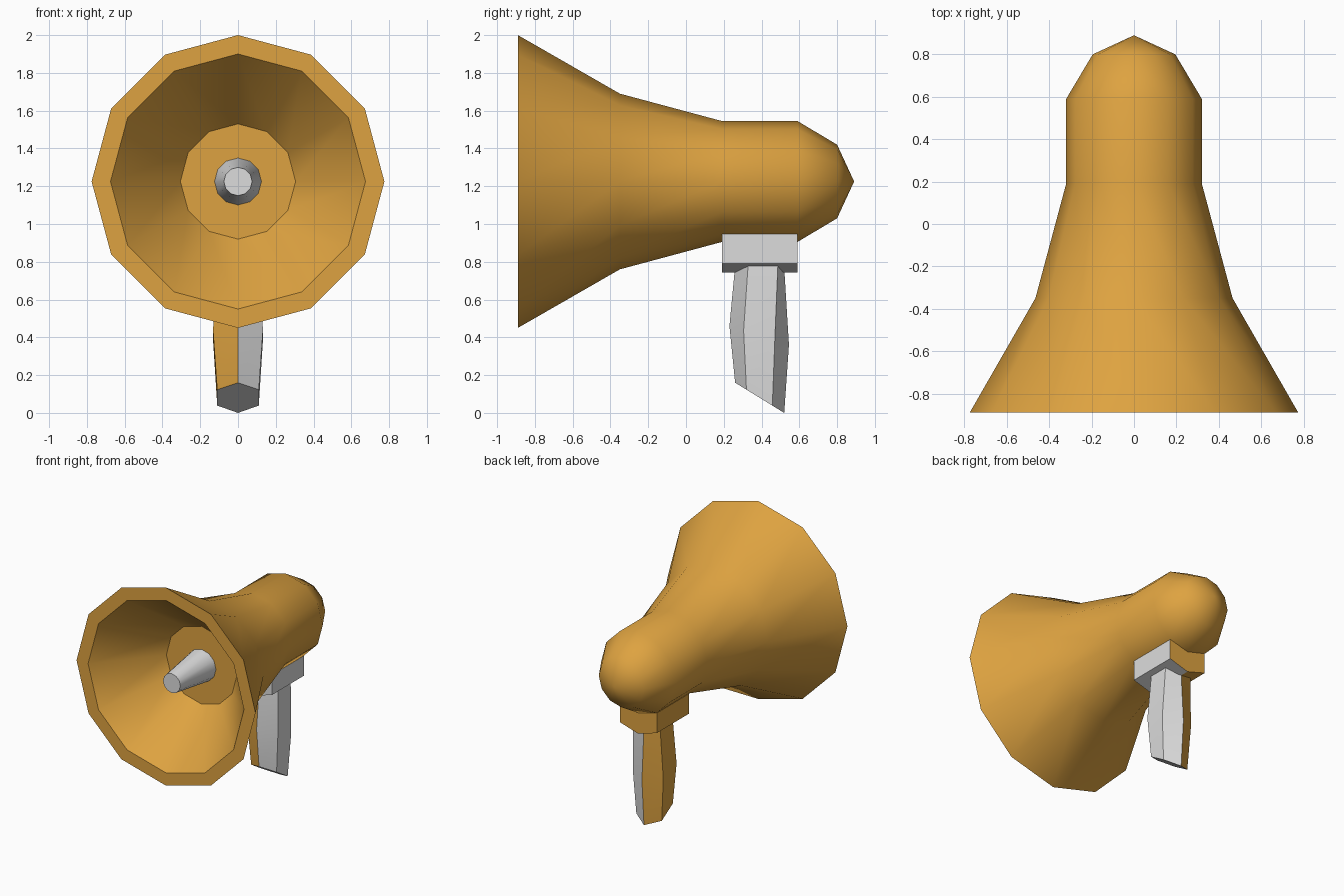
import bpy, bmesh, math

if "Cube" in bpy.data.objects:
    bpy.data.objects.remove(bpy.data.objects["Cube"])

AXIS_Z = 1.225   # height of the horn axis
SIDES = 12


def material(name, rgb):
    m = bpy.data.materials.new(name)
    m.diffuse_color = (*rgb, 1)
    m.use_nodes = True
    m.node_tree.nodes["Principled BSDF"].inputs["Base Color"].default_value = m.diffuse_color
    return m


ORANGE = material("orange", (0.73, 0.365, 0.052))
GREY = material("light_grey", (0.72, 0.72, 0.72))


def finish(name, bm, mats, angle=None, rule=None):
    """Turn a bmesh into an object, colouring faces by a rule on the normal."""
    bmesh.ops.recalc_face_normals(bm, faces=bm.faces)
    bm.normal_update()
    if rule:
        for f in bm.faces:
            f.material_index = rule(f.normal)
    me = bpy.data.meshes.new(name)
    bm.to_mesh(me)
    bm.free()
    ob = bpy.data.objects.new(name, me)
    bpy.context.collection.objects.link(ob)
    for m in mats:
        me.materials.append(m)
    if angle:
        bpy.ops.object.select_all(action='DESELECT')
        ob.select_set(True)
        bpy.context.view_layer.objects.active = ob
        bpy.ops.object.shade_smooth_by_angle(angle=math.radians(angle))
    return ob


def loft(bm, rings, cap_start=True, cap_end=True):
    """Join equal rings of points with quads."""
    loops = [[bm.verts.new(p) for p in ring] for ring in rings]
    n = len(loops[0])
    for a, b in zip(loops, loops[1:]):
        for i in range(n):
            j = (i + 1) % n
            bm.faces.new((a[i], a[j], b[j], b[i]))
    if cap_start:
        bm.faces.new(loops[0])
    if cap_end:
        bm.faces.new(loops[-1])
    return loops


def circle(r, y):
    step = 2 * math.pi / SIDES
    return [(r * math.sin(i * step), y, AXIS_Z + r * math.cos(i * step))
            for i in range(SIDES)]


# Horn: outer shell, flat rim, inner cone and flat floor
bm = bmesh.new()
profile = [(0.195, 0.80), (0.32, 0.59), (0.32, 0.19), (0.465, -0.35),
           (0.775, -0.89), (0.675, -0.89), (0.305, -0.45)]
loops = loft(bm, [circle(r, y) for r, y in profile], cap_start=False)
apex = bm.verts.new((0, 0.89, AXIS_Z))
for i in range(SIDES):
    bm.faces.new((apex, loops[0][i], loops[0][(i + 1) % SIDES]))
finish("horn", bm, [ORANGE], angle=40)

# Tapered speaker pin inside the horn
bm = bmesh.new()
loft(bm, [circle(0.125, -0.445), circle(0.075, -0.82)])
finish("speaker_pin", bm, [GREY], angle=40)

# Mount block with a shallow V underside; left and back faces are orange
bm = bmesh.new()
section = [(-0.16, 0.946), (-0.16, 0.79), (0, 0.742), (0.16, 0.79), (0.16, 0.946)]
loft(bm, [[(x, y, z) for x, z in section] for y in (0.19, 0.59)])
finish("mount_block", bm, [ORANGE, GREY],
       rule=lambda n: int(n.x > 0.1 or n.y < -0.5))


# Grip: six-sided, bulging in the middle, slanted at the bottom
def hexagon(half_width, ys, z_front, z_back):
    a, b, c, d = ys

    def z(y):
        return z_front + (z_back - z_front) * (y - a) / (d - a)
    w = half_width
    return [(x, y, z(y)) for x, y in
            ((0, a), (w, b), (w, c), (0, d), (-w, c), (-w, b))]


bm = bmesh.new()
loft(bm, [hexagon(0.11, (0.26, 0.32, 0.457, 0.52), 0.16, 0.0),
          hexagon(0.132, (0.23, 0.305, 0.47, 0.545), 0.46, 0.36),
          hexagon(0.115, (0.262, 0.33, 0.487, 0.518), 0.80, 0.80)])
finish("grip", bm, [ORANGE, GREY], angle=30,
       rule=lambda n: int(n.x > 0.1 or n.z < -0.5))
